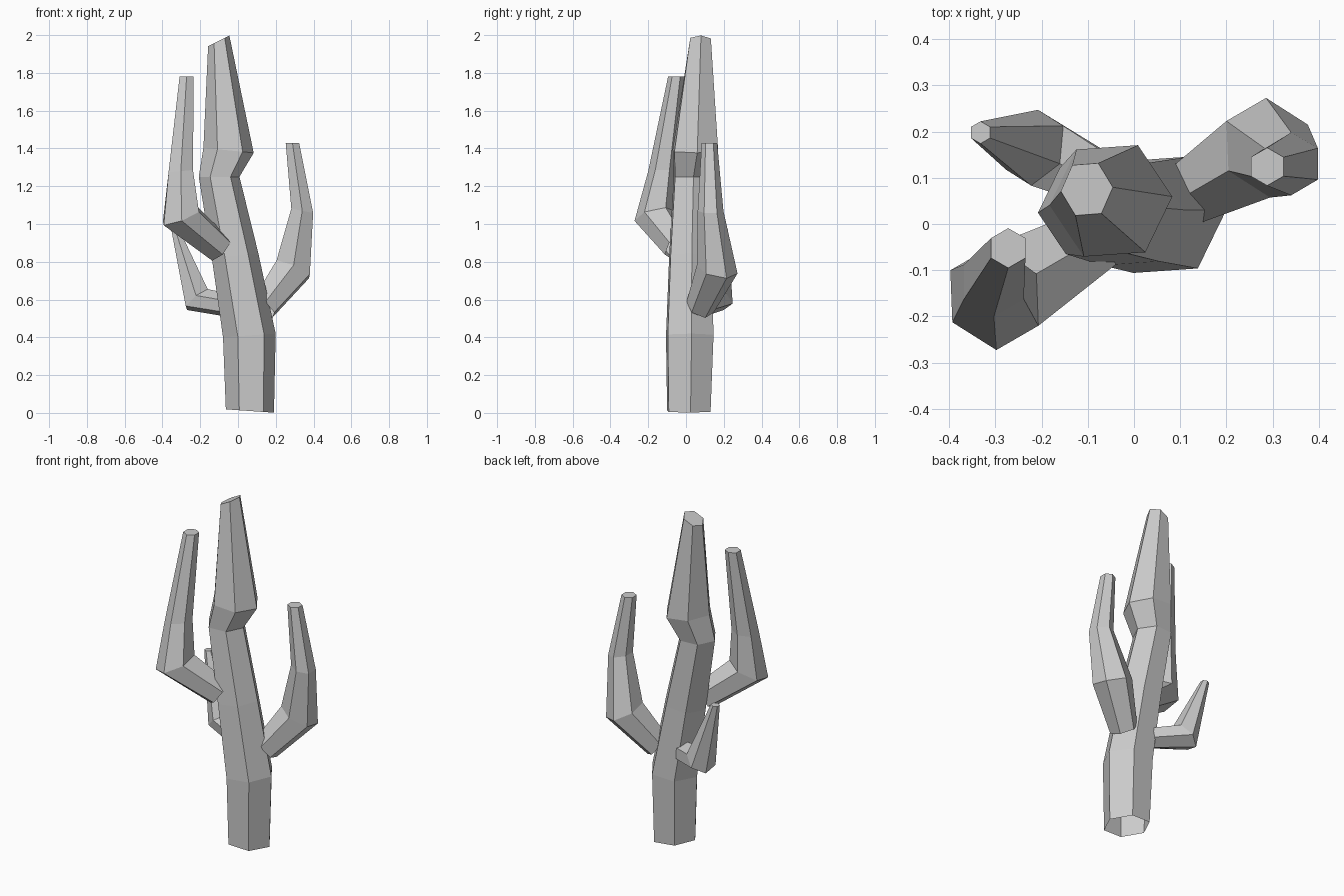
import bpy, bmesh, math
from mathutils import Vector

SIDES = 6


def limb(name, phase, rings):
    """Skin six-sided rings (centre, radius, facing) into a tube with a flat top cap."""
    bm = bmesh.new()
    loops = []
    for centre, radius, facing in rings:
        turn = Vector((0, 0, 1)).rotation_difference(Vector(facing).normalized())
        loop = []
        for i in range(SIDES):
            a = math.radians(phase) + math.tau * i / SIDES
            p = Vector((radius * math.cos(a), radius * math.sin(a), 0))
            loop.append(bm.verts.new(Vector(centre) + turn @ p))
        loops.append(loop)
    for low, high in zip(loops, loops[1:]):
        for i in range(SIDES):
            j = (i + 1) % SIDES
            bm.faces.new((low[i], low[j], high[j], high[i]))
    bm.faces.new(loops[-1])
    mesh = bpy.data.meshes.new(name)
    bm.to_mesh(mesh)
    bm.free()
    obj = bpy.data.objects.new(name, mesh)
    bpy.context.collection.objects.link(obj)
    return obj


# Trunk: leans left, pinches in, then swells and tapers to a slanted tip
limb("trunk", 4, [
    ((0.063, 0.015, 0.010), 0.128, (0.07, 0, 1)),
    ((0.060, 0.020, 0.410), 0.140, (-0.07, 0, 1)),
    ((-0.015, 0.022, 0.83), 0.124, (-0.12, 0, 1)),
    ((-0.100, 0.032, 1.25), 0.108, (0, 0, 1)),
    ((-0.050, 0.050, 1.39), 0.134, (0.1, 0, 1)),
    ((-0.102, 0.075, 1.97), 0.063, (-0.5, 0, 1)),
])

# Right arm
limb("right_arm", 30, [
    ((0.135, 0.075, 0.56), 0.078, (0.7, 0.4, 0.75)),
    ((0.290, 0.165, 0.76), 0.110, (0.38, 0.2, 0.9)),
    ((0.340, 0.130, 1.07), 0.068, (0.2, 0, 1)),
    ((0.288, 0.124, 1.43), 0.041, (0, 0, 1)),
])

# Left front arm
limb("left_arm", 30, [
    ((-0.095, -0.040, 0.87), 0.080, (-0.7, -0.4, 0.6)),
    ((-0.302, -0.160, 1.04), 0.115, (-0.35, -0.2, 0.9)),
    ((-0.303, -0.125, 1.28), 0.075, (-0.1, 0, 1)),
    ((-0.272, -0.052, 1.78), 0.043, (0, 0, 1)),
])

# Small back arm
limb("back_arm", 30, [
    ((-0.050, 0.085, 0.57), 0.062, (-0.9, 0.4, 0.15)),
    ((-0.215, 0.165, 0.60), 0.085, (-0.6, 0.25, 0.75)),
    ((-0.332, 0.198, 0.97), 0.024, (-0.1, 0, 1)),
])
